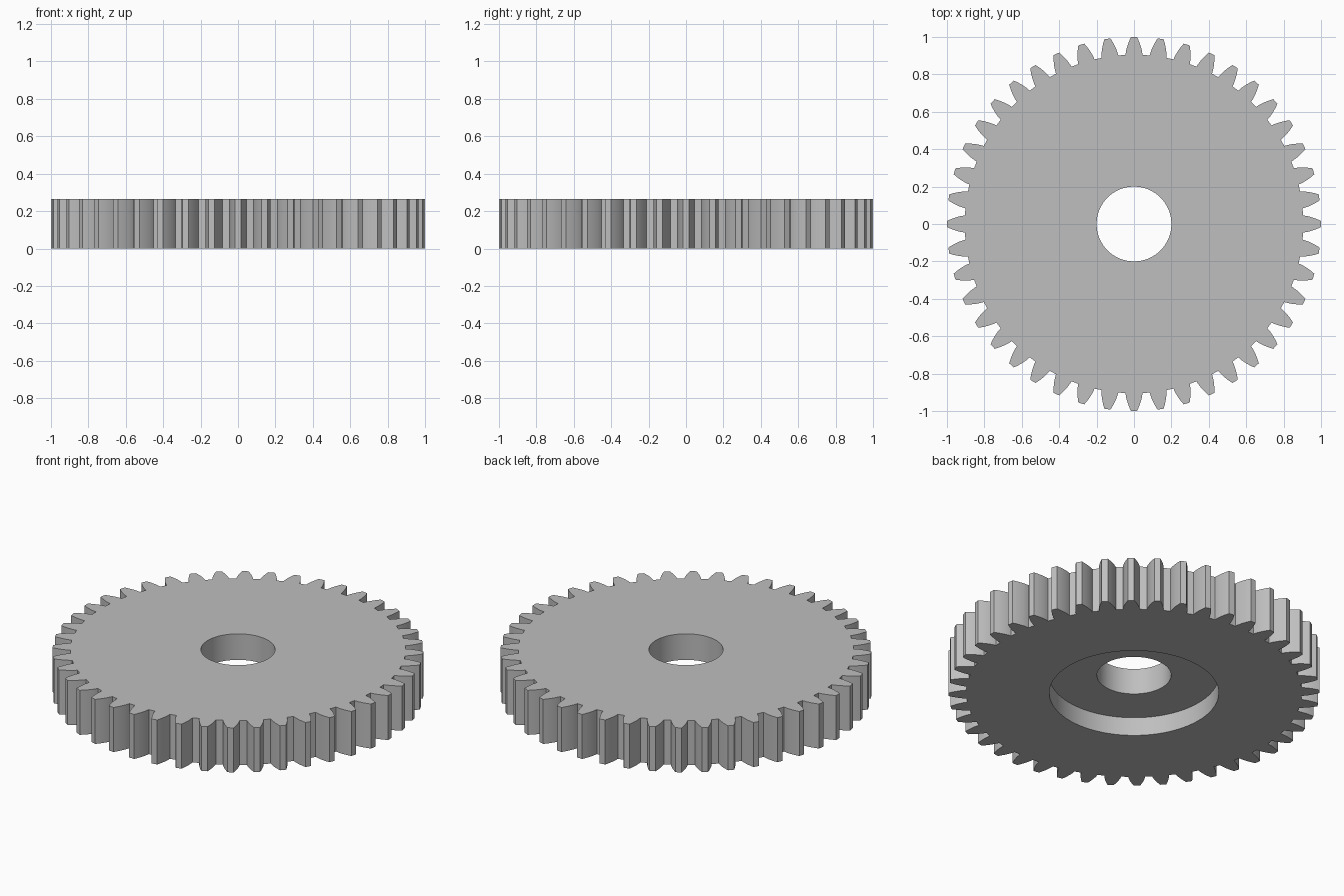
import bpy
import bmesh
from math import acos, cos, pi, radians, sin, sqrt, tan

TEETH = 44
HEIGHT = 0.265
ROOT_R, TIP_R = 0.905, 1.0
PITCH_R = TIP_R * TEETH / (TEETH + 2)
PRESSURE = radians(20)
BASE_R = PITCH_R * cos(PRESSURE)
BORE_R, RECESS_R, RECESS_DEPTH = 0.2, 0.457, 0.11
FLANK_STEPS = 7

cube = bpy.data.objects.get("Cube")
if cube:
    bpy.data.objects.remove(cube, do_unlink=True)

steel = bpy.data.materials.new("grey steel")
steel.use_nodes = True
GREY = (0.52, 0.52, 0.52, 1)
steel.diffuse_color = GREY
steel.node_tree.nodes["Principled BSDF"].inputs["Base Color"].default_value = GREY


def half_angle(r):
    """Half the tooth's angular width at radius r, for an involute flank."""
    a = acos(min(1, BASE_R / r))
    return pi / (2 * TEETH) + (tan(PRESSURE) - PRESSURE) - (tan(a) - a)


def polar(r, a):
    return (r * cos(a), r * sin(a), 0)


def gear_outline():
    radii = [ROOT_R + (TIP_R - ROOT_R) * i / FLANK_STEPS for i in range(FLANK_STEPS + 1)]
    points = []
    for tooth in range(TEETH):
        mid = 2 * pi * tooth / TEETH
        points += [polar(r, mid - half_angle(r)) for r in radii]
        points.append(polar(TIP_R, mid))
        points += [polar(r, mid + half_angle(r)) for r in reversed(radii)]
    return points


def prism(name, outline, z0, z1):
    """Extrude a closed outline between two heights."""
    bm = bmesh.new()
    face = bm.faces.new([bm.verts.new((x, y, z0)) for x, y, _ in outline])
    top = bmesh.ops.extrude_face_region(bm, geom=[face])["geom"]
    bmesh.ops.translate(bm, vec=(0, 0, z1 - z0),
                        verts=[v for v in top if isinstance(v, bmesh.types.BMVert)])
    bmesh.ops.recalc_face_normals(bm, faces=bm.faces)
    mesh = bpy.data.meshes.new(name)
    bm.to_mesh(mesh)
    bm.free()
    mesh.materials.append(steel)
    obj = bpy.data.objects.new(name, mesh)
    bpy.context.collection.objects.link(obj)
    return obj


def circle(r, sides=96):
    return [polar(r, 2 * pi * i / sides) for i in range(sides)]


# Toothed disc
gear = prism("gear", gear_outline(), 0, HEIGHT)
bpy.ops.object.select_all(action="DESELECT")
gear.select_set(True)
bpy.context.view_layer.objects.active = gear

# Through bore and wide recess in the underside
for name, r, z0, z1 in (("bore_cutter", BORE_R, -0.1, HEIGHT + 0.1),
                        ("recess_cutter", RECESS_R, -0.1, RECESS_DEPTH)):
    cutter = prism(name, circle(r), z0, z1)
    cutter.hide_render = True
    cut = gear.modifiers.new(name, "BOOLEAN")
    cut.operation = "DIFFERENCE"
    cut.solver = "EXACT"
    cut.object = cutter
    bpy.ops.object.modifier_apply(modifier=cut.name)
    bpy.data.objects.remove(cutter, do_unlink=True)

bpy.ops.object.shade_smooth_by_angle(angle=radians(30))
